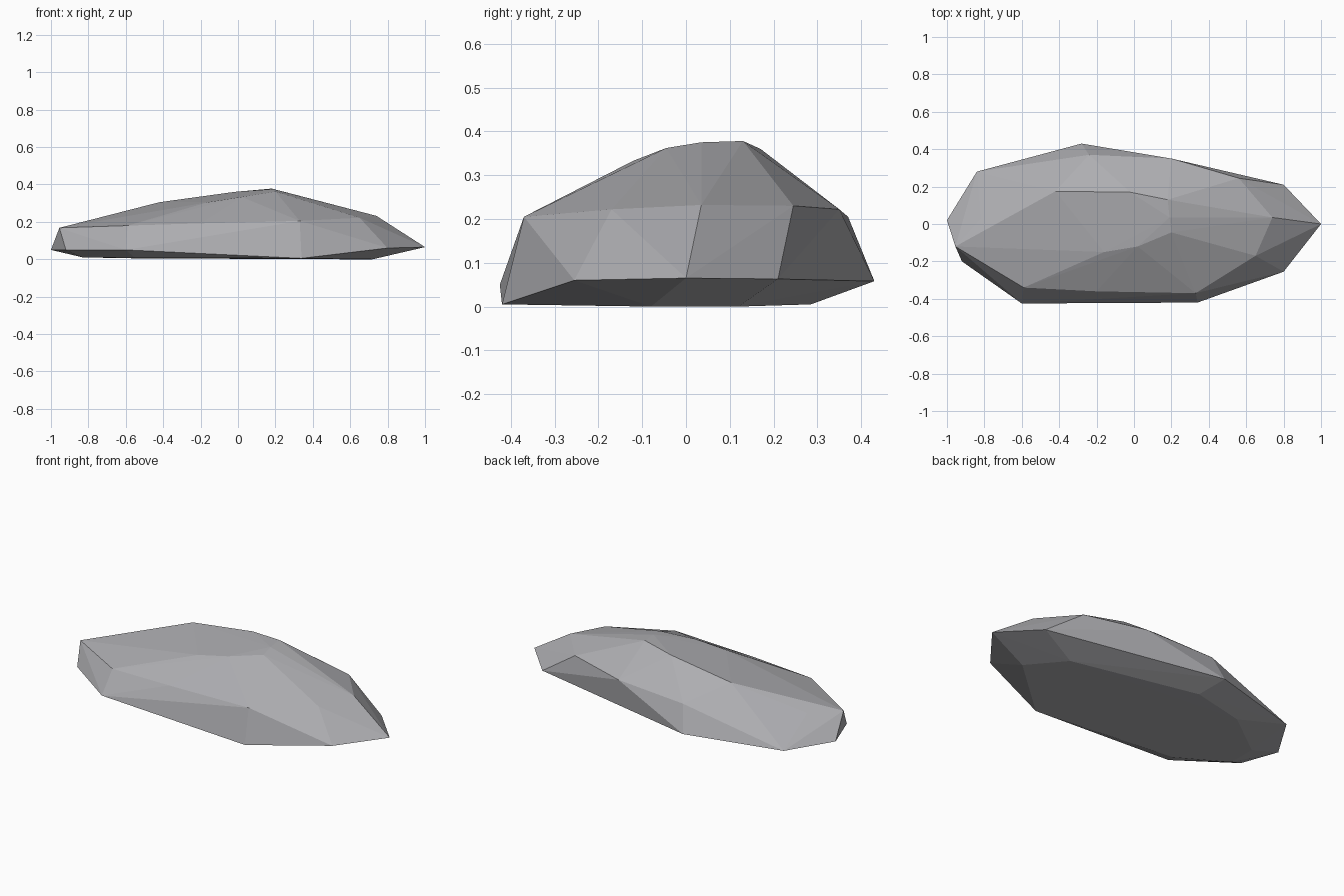
import bpy, bmesh

# Corner rings of the boulder, from the ground upward
base_ring = [(0.72, -0.08, 0), (0.55, 0.12, 0), (-0.22, 0.285, 0.005), (-0.55, 0.21, 0.005),
             (-0.83, 0.0, 0.01), (-0.83, -0.17, 0.01), (-0.55, -0.33, 0.007), (0.34, -0.42, 0.005)]
widest_ring = [(1, 0, 0.065), (0.8, 0.21, 0.063), (-0.28, 0.43, 0.058), (-0.84, 0.28, 0.05),
               (-1, 0.02, 0.05), (-0.92, -0.2, 0.05), (-0.6, -0.425, 0.05), (0.8, -0.255, 0.06)]
shoulder_ring = [(0.74, 0.035, 0.232), (0.56, 0.245, 0.23), (0.2, 0.35, 0.222), (-0.24, 0.37, 0.205),
                 (-0.82, 0.03, 0.175), (-0.955, -0.12, 0.168), (-0.59, -0.34, 0.18),
                 (-0.2, -0.36, 0.192), (0.33, -0.37, 0.205), (0.65, -0.17, 0.222)]
crest = [(0.18, 0.13, 0.378), (0.19, 0.035, 0.375), (0.2, -0.045, 0.362), (0.02, -0.12, 0.333),
         (-0.16, -0.15, 0.305), (-0.42, 0.175, 0.305), (-0.02, 0.17, 0.36)]

# Wrap the corners in flat facets
bm = bmesh.new()
for p in base_ring + widest_ring + shoulder_ring + crest:
    bm.verts.new(p)
hull = bmesh.ops.convex_hull(bm, input=bm.verts[:])
inside = [v for v in hull["geom_interior"] if isinstance(v, bmesh.types.BMVert)]
bmesh.ops.delete(bm, geom=inside, context='VERTS')
bmesh.ops.recalc_face_normals(bm, faces=bm.faces[:])

mesh = bpy.data.meshes.new("boulder")
bm.to_mesh(mesh)
bm.free()
boulder = bpy.data.objects.new("boulder", mesh)
bpy.context.collection.objects.link(boulder)

# Plain grey stone
stone = bpy.data.materials.new("grey stone")
stone.diffuse_color = (0.42, 0.42, 0.44, 1)
mesh.materials.append(stone)
